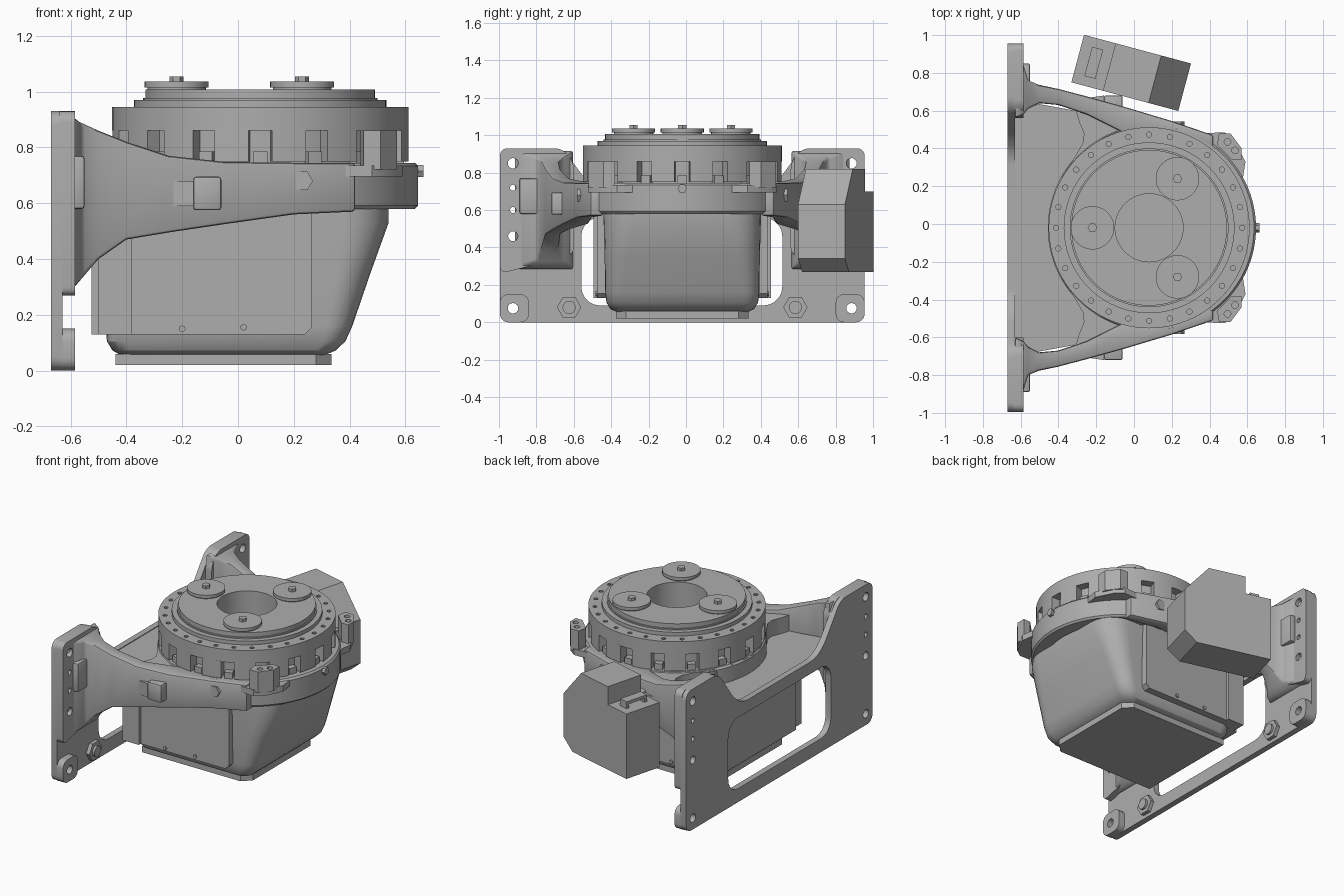
import bpy, bmesh
from math import sin, cos, pi, radians
from mathutils import Matrix

cube = bpy.data.objects.get("Cube")
if cube:
    bpy.data.objects.remove(cube)

grey = bpy.data.materials.new("cast_grey")
grey.use_nodes = True
colour = (0.42, 0.42, 0.42, 1)
grey.diffuse_color = colour
grey.node_tree.nodes["Principled BSDF"].inputs["Base Color"].default_value = colour

CX, CY = 0.08, -0.02   # turntable axis; CY is also the mirror line


def loft(name, rings, closed=False, corner=0, edge=0):
    """Skin a list of equal rings; optionally round corner edges or all edges."""
    bm = bmesh.new()
    vs = [[bm.verts.new(p) for p in ring] for ring in rings]
    n = len(vs[0])
    rails = []
    for k in range(len(vs) if closed else len(vs) - 1):
        a, b = vs[k], vs[(k + 1) % len(vs)]
        for i in range(n):
            j = (i + 1) % n
            bm.faces.new((a[i], a[j], b[j], b[i]))
        rails += [bm.edges.get((a[i], b[i])) for i in range(n)]
    if not closed:
        bm.faces.new(vs[0])
        bm.faces.new(vs[-1])
    bmesh.ops.recalc_face_normals(bm, faces=bm.faces)
    if corner:
        bmesh.ops.bevel(bm, geom=rails, offset=corner, segments=5, profile=0.5, affect='EDGES')
    if edge:
        sharp = [e for e in bm.edges if len(e.link_faces) == 2 and e.calc_face_angle(0) > 0.6]
        bmesh.ops.bevel(bm, geom=sharp, offset=edge, segments=2, profile=0.5, affect='EDGES')
    mesh = bpy.data.meshes.new(name)
    bm.to_mesh(mesh)
    bm.free()
    ob = bpy.data.objects.new(name, mesh)
    bpy.context.collection.objects.link(ob)
    mesh.materials.append(grey)
    return ob


def prism(name, pts, axis, a, b, **kw):
    """Extrude a 2D outline along an axis from a to b."""
    place = {'x': lambda p, q, h: (h, p, q),
             'y': lambda p, q, h: (p, h, q),
             'z': lambda p, q, h: (p, q, h)}[axis]
    return loft(name, [[place(p, q, h) for p, q in pts] for h in (a, b)], **kw)


def rect(p0, p1, q0, q1):
    return [(p0, q0), (p1, q0), (p1, q1), (p0, q1)]


def circle(p, q, r, n=24):
    return [(p + r * cos(2 * pi * i / n), q + r * sin(2 * pi * i / n)) for i in range(n)]


def lathe(name, profile, cx=CX, n=96):
    return loft(name, [[(cx + r * cos(t), CY + r * sin(t), z) for r, z in profile]
                       for t in (2 * pi * i / n for i in range(n))], closed=True)


def both(pts):
    """Complete a half outline (p, half width) symmetrically about CY."""
    return [(p, CY + h) for p, h in pts] + [(p, CY - h) for p, h in reversed(pts)]


def cut(ob, cutters):
    bpy.context.view_layer.objects.active = ob
    for c in cutters:
        m = ob.modifiers.new("cut", 'BOOLEAN')
        m.object, m.solver = c, 'EXACT'
        bpy.ops.object.modifier_apply(modifier=m.name)
        bpy.data.objects.remove(c)


def plate_holes(s, rows):
    return [prism("hole_cutter", circle(CY + s * 0.905, z, r, 16), 'x', -0.8, -0.4)
            for z, r in rows]


# Wall plate: thin sheet with tall corners and a window
LOW = [(0.075, 0.028)]
HIGH = [(0.85, 0.028), (0.46, 0.026), (0.72, 0.016), (0.60, 0.016)]
half = [(0.975, 0), (0.975, 0.93), (0.64, 0.93), (0.47, 0.70), (0.38, 0.64)]
outline = [(CY + h, z) for h, z in half] + [(CY - h, z) for h, z in reversed(half)]
plate = prism("mounting_plate", outline, 'x', -0.67, -0.63, corner=0.05)
window = prism("window_cutter", rect(CY - 0.54, CY + 0.535, 0.09, 0.56), 'x', -0.8, -0.4, corner=0.1)
cut(plate, [window] + plate_holes(-1, LOW + HIGH) + plate_holes(1, LOW + HIGH))

# Paired parts on each side
for s, side in ((-1, "right"), (1, "left")):
    def w(h):
        return CY + s * h

    # Thickened plate corners
    upper = prism(side + "_upper_pad", [(w(0.975), 0.26), (w(0.975), 0.93), (w(0.64), 0.93),
                                        (w(0.58), 0.86), (w(0.58), 0.36)],
                  'x', -0.64, -0.585, corner=0.04)
    cut(upper, plate_holes(s, HIGH))
    lower = prism(side + "_lower_pad", rect(w(0.82), w(0.975), 0, 0.15), 'x', -0.64, -0.585,
                  corner=0.045)
    cut(lower, plate_holes(s, LOW))

    # Bracket arm from wall plate to ring: x, outer, inner, bottom, top
    sections = [(-0.63, 0.90, 0.58, 0.28, 0.92), (-0.585, 0.86, 0.60, 0.30, 0.905),
                (-0.56, 0.78, 0.63, 0.33, 0.885),
                (-0.50, 0.755, 0.66, 0.40, 0.86), (-0.40, 0.735, 0.65, 0.47, 0.82),
                (-0.25, 0.695, 0.60, 0.495, 0.77), (-0.05, 0.64, 0.50, 0.525, 0.748),
                (0.20, 0.565, 0.48, 0.56, 0.745), (0.42, 0.49, 0.42, 0.57, 0.745)]
    loft(side + "_arm", [[(x, w(o), b), (x, w(o), t), (x, w(i), t), (x, w(i), b)]
                         for x, o, i, b, t in sections], edge=0.012)
    # Bosses on the arm and the wall plate
    prism(side + "_arm_boss", rect(-0.16, -0.06, 0.575, 0.695), 'y', w(0.60), w(0.70), edge=0.01)
    prism(side + "_arm_boss_ramp", [(-0.30, w(0.68)), (-0.16, w(0.70)), (-0.10, w(0.60)),
                                    (-0.25, w(0.60))], 'z', 0.59, 0.68)
    prism(side + "_plate_boss", rect(w(0.70), w(0.87), 0.58, 0.77), 'x', -0.60, -0.55, edge=0.01)
    prism(side + "_hex_nut", circle(w(0.605), 0.08, 0.065, 6), 'x', -0.64, -0.605)
    prism(side + "_hex_bolt", circle(w(0.605), 0.08, 0.035, 16), 'x', -0.64, -0.59)
    prism(side + "_ring_plug", circle(0.23, 0.68, 0.038, 6), 'y', w(0.5), w(0.562))

    # Corner lug with upright post and two bolts
    prism(side + "_lug", [(0.34, w(0.50)), (0.48, w(0.505)), (0.53, w(0.47)), (0.59, w(0.35)),
                          (0.57, w(0.22)), (0.45, w(0.28))], 'z', 0.695, 0.735)
    post = prism(side + "_lug_post", [(0.45, w(0.50)), (0.51, w(0.50)), (0.57, w(0.42)),
                                      (0.57, w(0.36)), (0.52, w(0.36)), (0.44, w(0.44))],
                 'z', 0.72, 0.86)
    cut(post, [prism("post_cutter", circle(x, w(h), 0.018, 12), 'z', 0.80, 0.95)
               for x, h in ((0.495, 0.455), (0.535, 0.41))])

    # Side cover with chamfered corner and screws
    prism(side + "_cover", [(-0.44, 0.13), (0.24, 0.13), (0.265, 0.155), (0.265, 0.59),
                            (-0.44, 0.59)], 'y', w(0.38), w(0.455))
    prism(side + "_cover_rear", rect(-0.50, -0.38, 0.13, 0.58), 'y', w(0.38), w(0.475))
    for x, z in ((-0.42, 0.34), (-0.20, 0.15), (0.02, 0.155)):
        prism(side + "_cover_screw", circle(x, z, 0.012, 8), 'y', w(0.45), w(0.465))

# Deck between the arms, lower by the wall plate and raised round the ring
floor = prism("deck_floor", both([(-0.64, 0.68), (-0.20, 0.60), (0.10, 0.50)]), 'z', 0.585, 0.635)
collar = prism("deck_collar", both([(0.10, 0.50), (-0.02, 0.60), (-0.24, 0.65), (-0.31, 0.63),
                                    (-0.29, 0.56), (-0.265, 0.50), (-0.27, 0.45), (-0.31, 0.38),
                                    (-0.38, 0.27), (-0.43, 0.15), (-0.45, 0.04)]),
               'z', 0.60, 0.74)
for ob in (floor, collar):
    cut(ob, [prism("bore_cutter", circle(CX, CY, 0.47, 64), 'z', 0.4, 0.9)])
lathe("frame_ring", [(0.46, 0.58), (0.54, 0.58), (0.551, 0.592), (0.551, 0.733),
                     (0.54, 0.745), (0.46, 0.745)], cx=0.095)
prism("ring_nub", circle(CY, 0.715, 0.025, 6), 'x', 0.60, 0.665)

# Turntable with stepped top and open centre
table = lathe("turntable", [(0.18, 0.60), (0.475, 0.60), (0.475, 0.86), (0.532, 0.86),
                            (0.532, 0.945), (0.452, 0.945), (0.452, 0.97), (0.42, 0.97),
                            (0.42, 0.978), (0.412, 0.978), (0.412, 1.008), (0.18, 1.008)])
cut(table, [prism("rim_cutter", circle(CX + 0.493 * cos(t), CY + 0.493 * sin(t), 0.014, 10),
                  'z', 0.92, 1.1) for t in (2 * pi * i / 28 for i in range(28))])


def sector(name, mid, half_w, r0, r1, z0, z1):
    """Block bounded by two arcs round the turntable axis."""
    arc = [(r, mid + k * half_w) for r, ks in ((r1, (-1, -0.5, 0, 0.5, 1)), (r0, (1, 0, -1)))
           for k in ks]
    prism(name, [(CX + r * cos(t), CY + r * sin(t)) for r, t in arc], 'z', z0, z1)


# Castellated teeth under the rim, with low stops in the gaps
for i in range(16):
    sector("tooth", pi * (i + 0.5) / 8, 0.118, 0.45, 0.532, 0.75, 0.865)
    sector("gap_stop", pi * i / 8, 0.05, 0.45, 0.515, 0.74, 0.785)

# Three round pads with nubs
for a in (60, 180, 300):
    x, y = CX + 0.30 * cos(radians(a)), CY + 0.30 * sin(radians(a))
    prism("pad_foot", circle(x, y, 0.105, 40), 'z', 1.0, 1.016)
    prism("pad", circle(x, y, 0.115, 40), 'z', 1.015, 1.036)
    prism("pad_nub", circle(x, y, 0.025, 6), 'z', 1.03, 1.055)


# Motor housing: rounded rectangles lofted upward
def rounded(x0, x1, h, r, z):
    pts = []
    for k, (x, y) in enumerate(((x1 - r, h - r), (x0 + r, h - r), (x0 + r, r - h), (x1 - r, r - h))):
        pts += [(x + r * cos(t), CY + y + r * sin(t), z)
                for t in (pi / 2 * (k + i / 6) for i in range(7))]
    return pts


loft("housing", [rounded(-0.42, 0.31, 0.35, 0.05, 0.055), rounded(-0.45, 0.35, 0.385, 0.07, 0.072),
                 rounded(-0.47, 0.385, 0.405, 0.08, 0.105), rounded(-0.475, 0.41, 0.412, 0.09, 0.16),
                 rounded(-0.475, 0.475, 0.415, 0.12, 0.35), rounded(-0.475, 0.54, 0.42, 0.16, 0.53),
                 rounded(-0.475, 0.54, 0.42, 0.18, 0.62)])
prism("rear_cover", [(CY - 0.38, 0.13), (CY + 0.38, 0.13), (CY + 0.38, 0.48), (CY + 0.28, 0.59),
                     (CY - 0.38, 0.59)], 'x', -0.525, -0.45)
prism("base_plate", both([(0.335, 0.30), (0.28, 0.355), (-0.44, 0.355)]), 'z', 0.02, 0.06)

# Control box, turned about the vertical, with handle
turn = Matrix.Translation((-0.015, 0.80, 0)) @ Matrix.Rotation(radians(-15), 4, 'Z')
box = [prism("control_box", [(-0.293, 0.27), (0.21, 0.27), (0.293, 0.34), (0.293, 0.63),
                             (0.13, 0.82), (-0.12, 0.82), (-0.12, 0.70), (-0.293, 0.70)],
             'y', -0.13, 0.13)]
box.append(prism("box_handle_bar", rect(-0.235, -0.175, -0.08, 0.08), 'z', 0.725, 0.745))
for v in (-0.07, 0.07):
    box.append(prism("box_handle_leg", rect(-0.235, -0.175, v - 0.01, v + 0.01), 'z', 0.69, 0.73))
for ob in box:
    ob.data.transform(turn)

# Smooth curved surfaces while keeping hard edges
bpy.ops.object.select_all(action='DESELECT')
for ob in bpy.context.collection.objects:
    if ob.type == 'MESH' and grey.name in ob.data.materials:
        ob.select_set(True)
        bpy.context.view_layer.objects.active = ob
bpy.ops.object.shade_smooth_by_angle(angle=radians(30))
